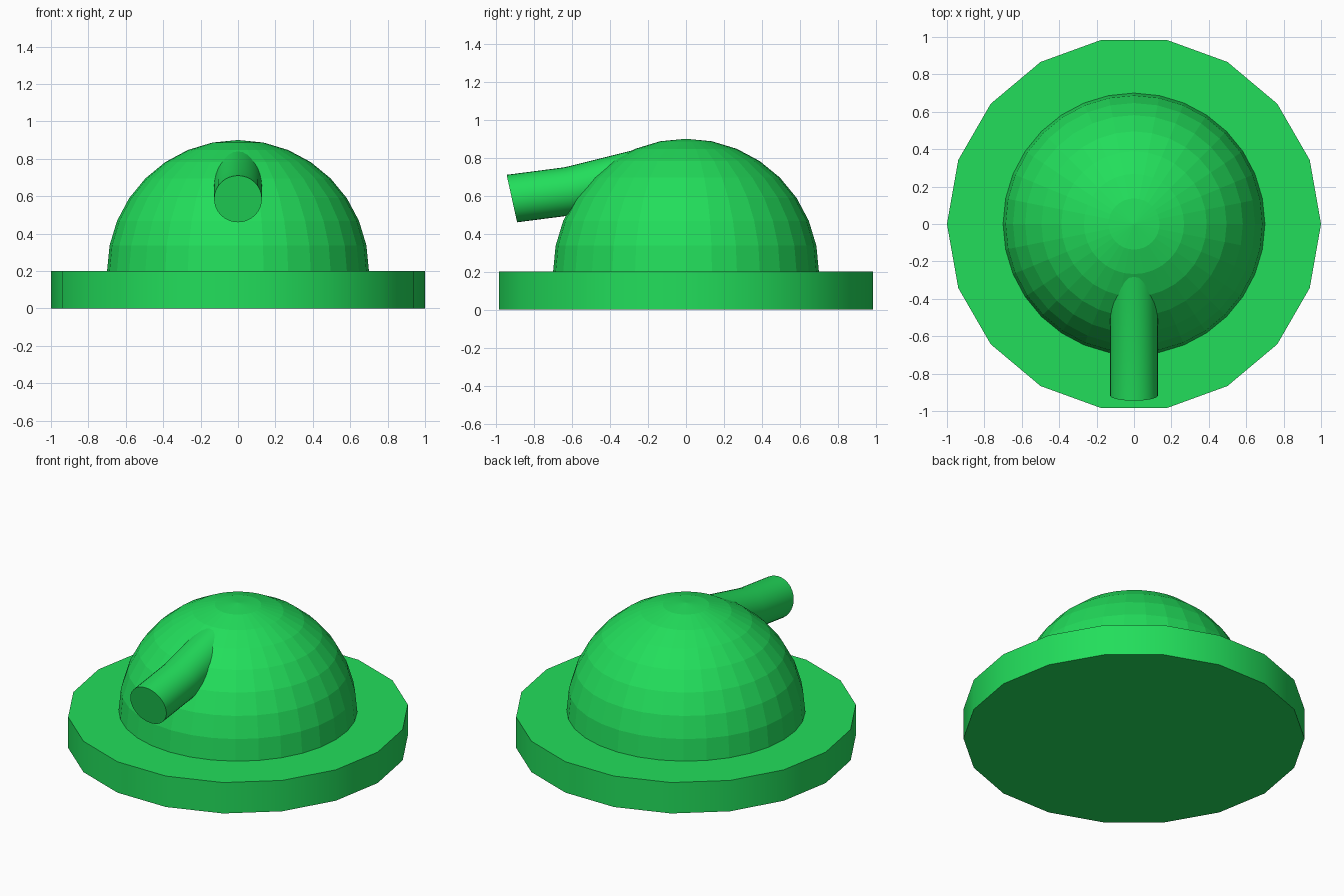
import bpy, bmesh, math
from mathutils import Matrix, Vector

if "Cube" in bpy.data.objects:
    bpy.data.objects.remove(bpy.data.objects["Cube"])

green = bpy.data.materials.new("green")
green.diffuse_color = (0.016, 0.73, 0.105, 1)
green.use_nodes = True
green.node_tree.nodes["Principled BSDF"].inputs["Base Color"].default_value = green.diffuse_color


def finish(name, bm, smooth):
    """Turn a bmesh into a named, coloured object."""
    bmesh.ops.recalc_face_normals(bm, faces=bm.faces)
    me = bpy.data.meshes.new(name)
    bm.to_mesh(me)
    bm.free()
    me.materials.append(green)
    ob = bpy.data.objects.new(name, me)
    bpy.context.collection.objects.link(ob)
    if smooth:
        bpy.ops.object.select_all(action='DESELECT')
        ob.select_set(True)
        bpy.context.view_layer.objects.active = ob
        bpy.ops.object.shade_smooth_by_angle(angle=math.radians(30))
    return ob


# Base disc: 18 sides with a corner on +x
bm = bmesh.new()
rings = [[bm.verts.new((math.cos(math.radians(20 * i)), math.sin(math.radians(20 * i)), z))
          for i in range(18)] for z in (0, 0.2)]
for ring in rings:
    bm.faces.new(ring)
for i in range(18):
    j = (i + 1) % 18
    bm.faces.new((rings[0][i], rings[0][j], rings[1][j], rings[1][i]))
finish("base_disc", bm, True)

# Dome: upper half of a faceted sphere resting on the base
bm = bmesh.new()
bmesh.ops.create_uvsphere(bm, u_segments=32, v_segments=16, radius=0.7,
                          matrix=Matrix.Translation((0, 0, 0.2)))
bmesh.ops.delete(bm, geom=[v for v in bm.verts if v.co.z < 0.199], context='VERTS')
finish("dome", bm, False)

# Barrel: tube with a slight bend; each section is (y, z, tilt in degrees)
bm = bmesh.new()
sides, radius = 32, 0.128
rings = []
for y, z, tilt in ((-0.917, 0.585, 12.4), (-0.615, 0.624, 11), (-0.25, 0.715, 14)):
    t = math.radians(tilt)
    up = Vector((0, -math.sin(t), math.cos(t)))
    rings.append([bm.verts.new(Vector((0, y, z)) + radius * (
        Vector((math.cos(a), 0, 0)) + up * math.sin(a)))
        for a in (2 * math.pi * i / sides for i in range(sides))])
bm.faces.new(rings[0])
bm.faces.new(rings[-1])
for a, b in zip(rings, rings[1:]):
    for i in range(sides):
        j = (i + 1) % sides
        bm.faces.new((a[i], a[j], b[j], b[i]))
finish("barrel", bm, True)
